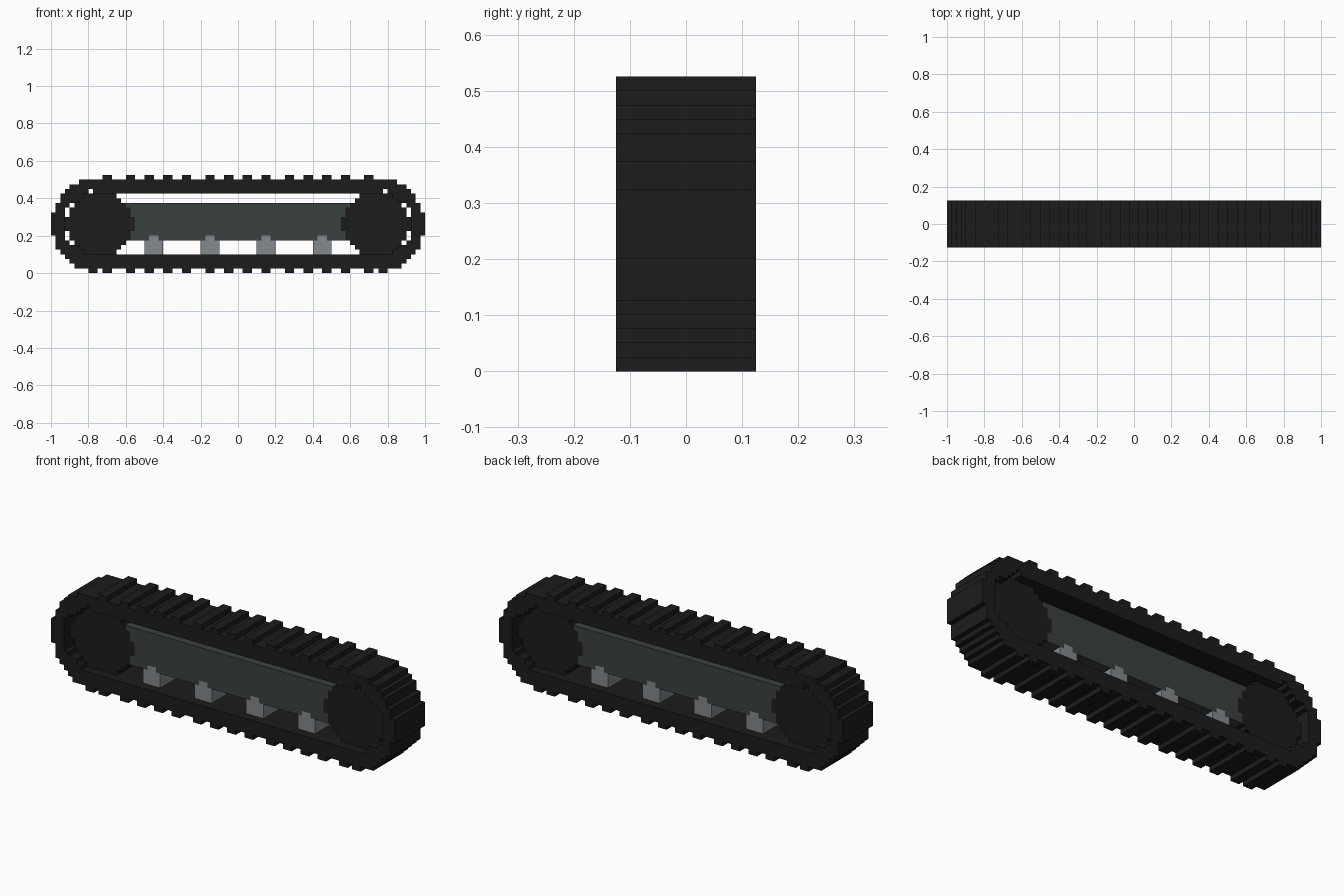
import bpy
import bmesh

V = 0.025  # size of one block

cube = bpy.data.objects.get("Cube")
if cube:
    bpy.data.objects.remove(cube, do_unlink=True)


def material(name, color):
    mat = bpy.data.materials.new(name)
    mat.use_nodes = True
    mat.diffuse_color = (*color, 1)
    bsdf = mat.node_tree.nodes["Principled BSDF"]
    bsdf.inputs["Base Color"].default_value = (*color, 1)
    bsdf.inputs["Roughness"].default_value = 0.9
    return mat


rubber = material("black rubber", (0.0115, 0.0115, 0.0115))
dark_steel = material("dark steel", (0.042, 0.051, 0.051))
grey_steel = material("grey steel", (0.225, 0.252, 0.27))


def extrude_cells(name, cells, half_depth, mat):
    """Blocky profile in the x-z grid, extruded along y, outer skin only."""
    bm = bmesh.new()

    def quad(points):
        bm.faces.new([bm.verts.new((x * V, y * V, z * V)) for x, y, z in points])

    f, b = -half_depth, half_depth
    for i, k in cells:
        j, m = i + 1, k + 1
        quad([(i, f, k), (j, f, k), (j, f, m), (i, f, m)])
        quad([(i, b, k), (i, b, m), (j, b, m), (j, b, k)])
        if (i - 1, k) not in cells:
            quad([(i, f, k), (i, f, m), (i, b, m), (i, b, k)])
        if (j, k) not in cells:
            quad([(j, f, k), (j, b, k), (j, b, m), (j, f, m)])
        if (i, k - 1) not in cells:
            quad([(i, f, k), (i, b, k), (j, b, k), (j, f, k)])
        if (i, m) not in cells:
            quad([(i, f, m), (j, f, m), (j, b, m), (i, b, m)])
    bmesh.ops.remove_doubles(bm, verts=bm.verts, dist=V / 100)
    bmesh.ops.recalc_face_normals(bm, faces=bm.faces)
    bmesh.ops.dissolve_limit(bm, angle_limit=0.01, verts=bm.verts, edges=bm.edges)
    mesh = bpy.data.meshes.new(name)
    bm.to_mesh(mesh)
    bm.free()
    mesh.materials.append(mat)
    obj = bpy.data.objects.new(name, mesh)
    bpy.context.collection.objects.link(obj)
    return obj


def rect(x0, x1, z0, z1):
    return {(i, k) for i in range(x0, x1) for k in range(z0, z1)}


def mirrored(cells):
    return cells | {(-1 - i, k) for i, k in cells}


# Belt: stepped outer outline minus the hollow inside, then the cleats
outer_top = {34: 19, 35: 19, 36: 18, 37: 17, 38: 15, 39: 13}
outer_bottom = {35: 2, 36: 3, 37: 4, 38: 5, 39: 8}
hollow = {31: (4, 18), 33: (5, 16), 34: (6, 15), 35: (6, 15), 36: (7, 14)}
belt = set()
for i in range(40):
    belt |= rect(i, i + 1, outer_bottom.get(i, 1), outer_top.get(i, 20))
    if i < 37:
        belt -= rect(i, i + 1, *hollow.get(i, (4, 17)))
cleats = [1, 5, 10, 14, 18, 22, 27]
for i in cleats:
    belt |= rect(i, i + 2, 20, 21)
for i in cleats + [30]:
    belt |= rect(i, i + 2, 0, 1)
extrude_cells("track_belt", mirrored(belt), 5, rubber)

# Drive wheels at both ends, and the frame beam fitted between them
beam = rect(-27, 27, 7, 15)
for side, cx in (("right", -30), ("left", 29)):
    wheel = {(cx + i, 10 + k) for i in range(-7, 8) for k in range(-7, 8)
             if i * i + k * k <= 50 and abs(i) + abs(k) < 10}
    extrude_cells(side + "_drive_wheel", wheel, 3, rubber)
    beam -= wheel

# Road rollers, with their axle tops let into the beam
for n, x in enumerate((-20, -8, 4, 16), 1):
    roller = rect(x, x + 4, 4, 7) | rect(x + 1, x + 3, 7, 8)
    extrude_cells(f"road_roller_{n}", roller, 3, grey_steel)
    beam -= roller
extrude_cells("frame_beam", beam, 3, dark_steel)
